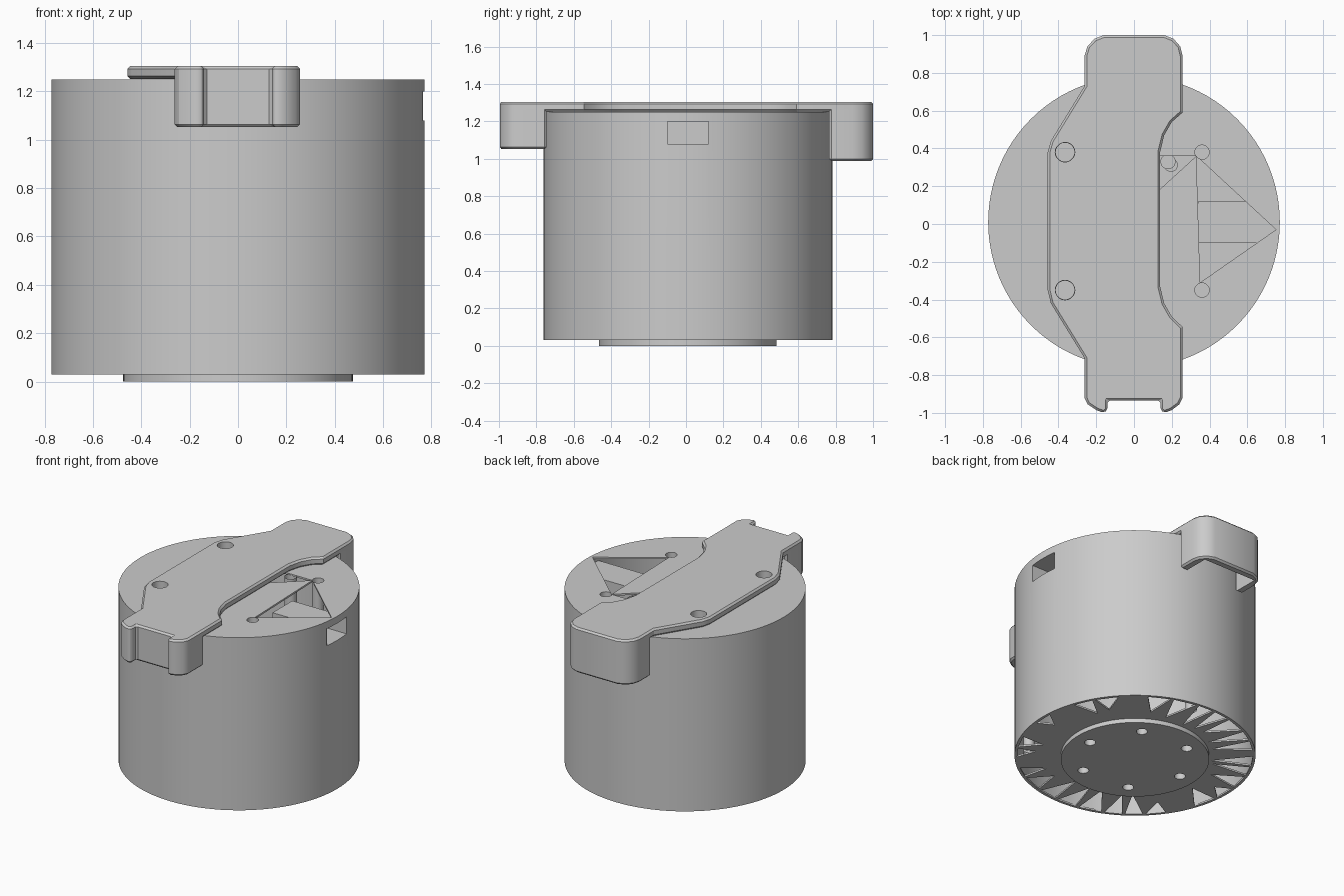
import bpy, bmesh, math, random
from mathutils import Matrix

random.seed(4)
if "Cube" in bpy.data.objects:
    bpy.data.objects.remove(bpy.data.objects["Cube"], do_unlink=True)

grey = bpy.data.materials.new("plain_grey")
grey.use_nodes = True
grey.diffuse_color = (0.6, 0.6, 0.6, 1)
grey.node_tree.nodes["Principled BSDF"].inputs["Base Color"].default_value = grey.diffuse_color

CY, R, FLOOR, TOP = 0.01, 0.772, 0.03, 1.25
SKIN = 0.012


def finish(bm, name):
    mesh = bpy.data.meshes.new(name)
    bm.to_mesh(mesh)
    bm.free()
    mesh.materials.append(grey)
    obj = bpy.data.objects.new(name, mesh)
    bpy.context.collection.objects.link(obj)
    return obj


def prism(name, outline, z0, z1):
    bm = bmesh.new()
    face = bm.faces.new([bm.verts.new((x, y, z0)) for x, y in outline])
    out = bmesh.ops.extrude_face_region(bm, geom=[face])
    verts = [g for g in out["geom"] if isinstance(g, bmesh.types.BMVert)]
    bmesh.ops.translate(bm, verts=verts, vec=(0, 0, z1 - z0))
    bmesh.ops.recalc_face_normals(bm, faces=bm.faces)
    return finish(bm, name)


def cylinder(name, x, y, r, z0, z1, sides=96):
    ring = [2 * math.pi * i / sides for i in range(sides)]
    return prism(name, [(x + r * math.cos(t), y + r * math.sin(t)) for t in ring], z0, z1)


def box(name, x0, x1, y0, y1, z0, z1):
    return prism(name, [(x0, y0), (x1, y0), (x1, y1), (x0, y1)], z0, z1)


def select(obj):
    bpy.ops.object.select_all(action="DESELECT")
    obj.select_set(True)
    bpy.context.view_layer.objects.active = obj


def cut(obj, cutter):
    mod = obj.modifiers.new("cut", "BOOLEAN")
    mod.operation, mod.solver, mod.object = "DIFFERENCE", "EXACT", cutter
    select(obj)
    bpy.ops.object.modifier_apply(modifier=mod.name)
    bpy.data.objects.remove(cutter, do_unlink=True)


def bevel(obj, width):
    mod = obj.modifiers.new("edge", "BEVEL")
    mod.width, mod.segments, mod.limit_method = width, 1, "ANGLE"
    mod.angle_limit = math.radians(50)
    select(obj)
    bpy.ops.object.modifier_apply(modifier=mod.name)


def smooth(obj):
    select(obj)
    bpy.ops.object.shade_smooth_by_angle(angle=math.radians(30))


def open_box(obj, axis, sign):
    # remove the end face that points along the given axis
    bm = bmesh.new()
    bm.from_mesh(obj.data)
    bm.normal_update()
    ends = [f for f in bm.faces if f.normal[axis] * sign > 0.9]
    bmesh.ops.delete(bm, geom=ends, context="FACES_ONLY")
    bmesh.ops.reverse_faces(bm, faces=bm.faces)
    bm.to_mesh(obj.data)
    bm.free()


def screw_well(x, y, r, z0, z1, side):
    well = cylinder("screw_well", x, y, r, z0, z1, 20)
    open_box(well, 2, side)
    smooth(well)


def polar(r, degrees):
    t = math.radians(degrees)
    return r * math.cos(t), CY + r * math.sin(t)


# hollow drum body
body = cylinder("drum_body", 0, CY, R, FLOOR, TOP)
cut(body, cylinder("cavity", 0, CY, R - SKIN, FLOOR + SKIN, TOP - SKIN))

# side slot with its inner channel
cut(body, box("slot", 0.7, 0.9, -0.1, 0.12, 1.08, 1.2))
channel = box("slot_channel", 0.34, 0.765, -0.1, 0.12, 1.08, 1.2)
open_box(channel, 0, 1)

# three-cornered openings in the lid
cut(body, prism("opening", [(0.33, 0.36), (0.35, -0.31), (0.752, -0.03)], 1.2, 1.3))
cut(body, prism("opening", [(0.1, 0.15), (0.33, 0.36), (0.1, 0.36)], 1.2, 1.3))

# jagged openings around the floor, denser on two sides
angle = 0
while angle < 346:
    dense = angle < 60 or angle > 330 or 200 < angle < 262
    step = random.uniform(9, 14)
    if dense or random.random() < 0.6:
        tip = random.uniform(0.49, 0.53) if dense else random.uniform(0.52, 0.66)
        a = 135 - angle
        cut(body, prism("spike", [polar(0.755, a), polar(0.755, a - step + 1.5),
                                  polar(tip, a - step * random.uniform(0.2, 0.8))], 0, 0.06))
    angle += step

# raised base disc with six screw wells
disc = cylinder("base_disc", 0, CY, 0.475, 0, FLOOR + 0.006)
for k in range(6):
    x, y = polar(0.36, 117 + 60 * k)
    cut(disc, cylinder("hole", x, y, 0.036, -0.1, 0.1, 20))
    cut(body, cylinder("hole", x, y, 0.036, -0.1, 0.1, 20))
    screw_well(x, y, 0.036, 0.001, 0.15, -1)
for k in range(3):
    x, y = polar(0.68, 82 + 120 * k)
    screw_well(x, y, 0.036, FLOOR + 0.001, 0.25, -1)

# top strap outline, drawn counter-clockwise from the front notch
front_end = [(-0.14, -0.935), (0.14, -0.935), (0.14, -0.985), (0.16, -1), (0.2, -0.985),
             (0.24, -0.955), (0.257, -0.92)]
front_left = [(-0.262, -0.92), (-0.245, -0.955), (-0.2, -0.985), (-0.16, -1), (-0.14, -0.985)]
back_end = [(0.257, 0.89), (0.245, 0.94), (0.21, 0.98), (0.16, 1),
            (-0.16, 1), (-0.21, 0.98), (-0.247, 0.94), (-0.262, 0.89)]
right_waist = [(0.257, -0.545), (0.2, -0.49), (0.16, -0.42), (0.138, -0.33),
               (0.138, 0.38), (0.16, 0.47), (0.2, 0.54), (0.257, 0.59)]
left_waist = [(-0.262, 0.73), (-0.44, 0.44), (-0.457, 0.38), (-0.457, -0.35),
              (-0.44, -0.42), (-0.262, -0.71)]
strap = prism("top_strap", front_end + right_waist + back_end + left_waist + front_left,
              TOP + 0.001, 1.305)
bevel(strap, 0.012)

# screw holes through strap and lid
for x, r in ((-0.365, 0.052), (0.36, 0.04)):
    for y in (-0.35, 0.38):
        if x < 0:
            cut(strap, cylinder("hole", x, y, r, 1.2, 1.4, 20))
        cut(body, cylinder("hole", x, y, r - 0.002, 1.2, 1.4, 20))
        screw_well(x, y, r - 0.002, 1.05, TOP - 0.001, 1)
screw_well(0.18, 0.33, 0.04, 1.05, TOP - 0.002, 1)

# hooked clips hanging at both ends, hollow toward the drum
front_clip = prism("front_clip", front_end + [(0.257, -0.745), (-0.262, -0.745)] + front_left,
                   1.052, 1.29)
bevel(front_clip, 0.012)
cut(front_clip, box("pocket", -0.21, 0.205, -0.895, -0.6, 0.9, 1.25))
back_clip = prism("back_clip", [(-0.262, 0.765), (0.257, 0.765)] + back_end, 0.987, 1.29)
bevel(back_clip, 0.012)
cut(back_clip, box("pocket", -0.21, 0.205, 0.6, 0.95, 0.9, 1.25))

for obj in (body, disc, strap, front_clip, back_clip):
    smooth(obj)
